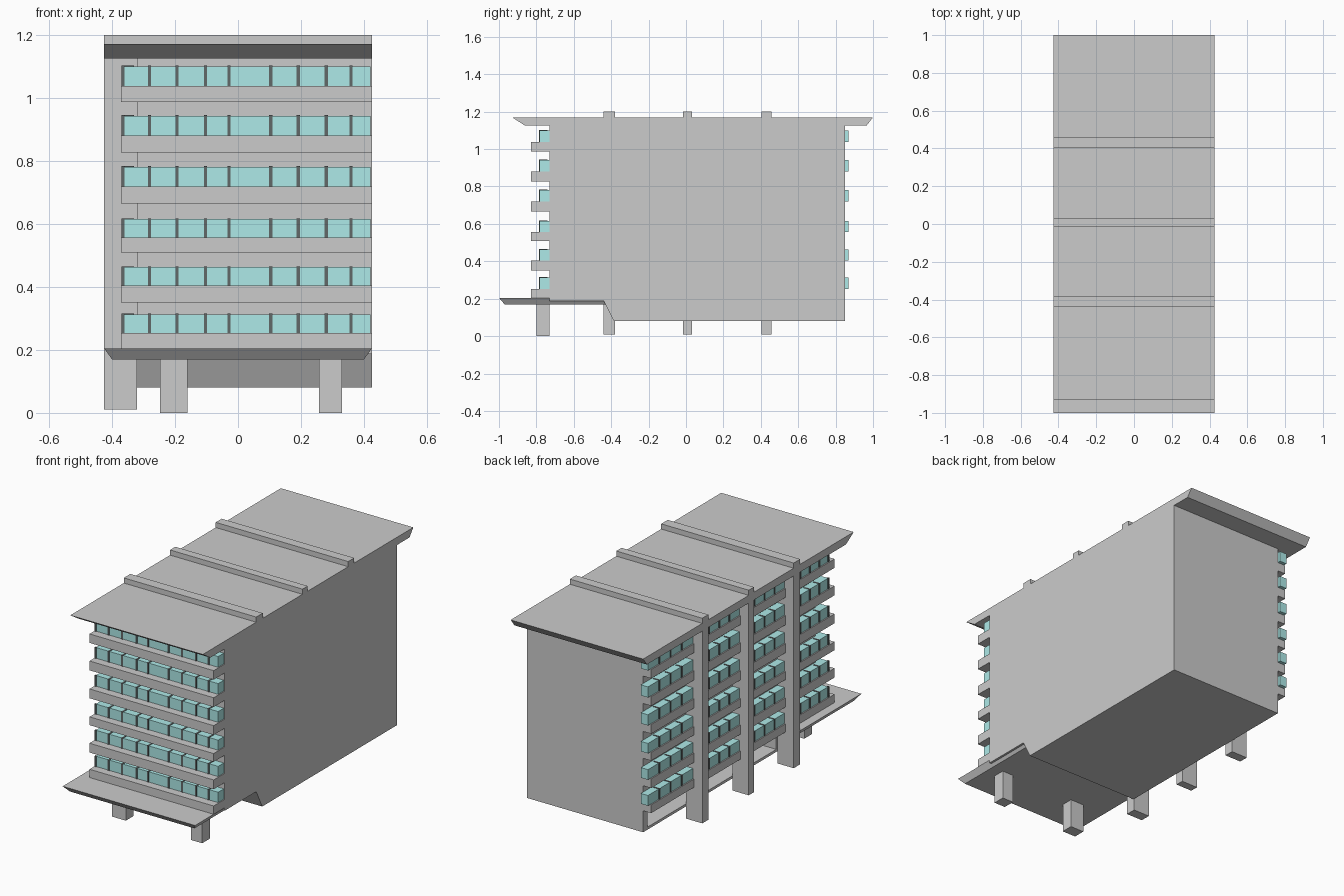
import bpy, bmesh

if "Cube" in bpy.data.objects:
    bpy.data.objects.remove(bpy.data.objects["Cube"])


def material(name, color):
    m = bpy.data.materials.new(name)
    m.diffuse_color = color
    m.use_nodes = True
    m.node_tree.nodes["Principled BSDF"].inputs["Base Color"].default_value = m.diffuse_color
    return m


glass = material("teal_glass", (0.42, 0.82, 0.81, 1))
dark = material("dark_frame", (0.12, 0.14, 0.14, 1))


def finish(name, bm, mat=None):
    bmesh.ops.recalc_face_normals(bm, faces=bm.faces)
    me = bpy.data.meshes.new(name)
    bm.to_mesh(me)
    bm.free()
    ob = bpy.data.objects.new(name, me)
    bpy.context.collection.objects.link(ob)
    if mat:
        me.materials.append(mat)
    return ob


def add_box(bm, x0, x1, y0, y1, z0, z1, taper=None):
    # taper: bottom-face inset (dx, dy at front, dy at back)
    dx, df, db = taper or (0, 0, 0)
    lo = [(x0 + dx, y0 + df), (x1 - dx, y0 + df), (x1 - dx, y1 - db), (x0 + dx, y1 - db)]
    hi = [(x0, y0), (x1, y0), (x1, y1), (x0, y1)]
    a = [bm.verts.new((x, y, z0)) for x, y in lo]
    b = [bm.verts.new((x, y, z1)) for x, y in hi]
    bm.faces.new(a)
    bm.faces.new(b)
    for i in range(4):
        j = (i + 1) % 4
        bm.faces.new((a[i], a[j], b[j], b[i]))


def boxes(name, items, mat=None):
    bm = bmesh.new()
    for it in items:
        add_box(bm, *it)
    return finish(name, bm, mat)


def extrude_x(name, profile, x0, x1):
    bm = bmesh.new()
    a = [bm.verts.new((x0, y, z)) for y, z in profile]
    b = [bm.verts.new((x1, y, z)) for y, z in profile]
    bm.faces.new(a)
    bm.faces.new(b)
    for i in range(len(a)):
        j = (i + 1) % len(a)
        bm.faces.new((a[i], a[j], b[j], b[i]))
    return finish(name, bm)


W = 0.425            # half width
XL = -0.32           # left wall
YF, YB = -0.73, 0.85  # front and back walls

# Main block with raised, sloped underside at the front
body = extrude_x("main_block", [(YF, 1.125), (YF, 0.187), (-0.44, 0.187),
                                (-0.385, 0.08), (YB, 0.08), (YB, 1.125)], XL, W)

# Open ground floor along the left side
cutter = boxes("ground_floor_cutter", [(-0.6, 0.38, -0.37, 0.81, 0.095, 0.205)])
mod = body.modifiers.new("opening", "BOOLEAN")
mod.operation = "DIFFERENCE"
mod.solver = "EXACT"
mod.object = cutter
cutter.hide_render = True
cutter.hide_set(True)

# Roof slab with undercut ends
extrude_x("roof", [(-0.93, 1.17), (-0.86, 1.125), (0.965, 1.125), (1.0, 1.17)], -W, W)

# Entrance canopy tapering downwards
boxes("canopy", [(-W, W, -1.0, -0.41, 0.17, 0.205, (0.025, 0.03, 0.02))])

# Ribs: pillars on the left side continuing as beams over the roof
ribs = [(-0.44, -0.38), (-0.016, 0.032), (0.403, 0.458)]
boxes("side_pillar", [(-W, XL, a, b, 0.01, 1.125) for a, b in ribs])
boxes("roof_beam", [(-W, W, a, b, 1.17, 1.2) for a, b in ribs])

# Canopy legs
boxes("front_leg", [(-0.248, -0.16, -0.80, -0.73, 0, 0.17),
                    (0.257, 0.33, -0.80, -0.73, 0, 0.17)])

# Storeys: (balcony bottom, balcony top = sill, window top)
floors = [(0.205, 0.253, 0.313), (0.350, 0.404, 0.463), (0.509, 0.557, 0.615),
          (0.665, 0.719, 0.781), (0.827, 0.881, 0.943), (0.986, 1.038, 1.10)]
front_bars = [-0.281, -0.194, -0.103, -0.029, 0.104, 0.191, 0.28, 0.359]
bays = [(-0.785, -0.44), (-0.38, -0.016), (0.032, 0.403), (0.458, 0.87)]
side_bars = [a + (b - a) * k / 4 for a, b in bays for k in (1, 2, 3)]

for n, (z0, z1, z2) in enumerate(floors, 1):
    # Balcony bands wrapping the front and left side
    boxes(f"balcony_{n}", [(-0.372, W, -0.83, YF, z0, z1),
                           (-0.372, XL, YF, YB, z0, z1)])
    # Window bands
    boxes(f"window_band_{n}", [(-0.365, 0.42, -0.782, YF, z1, z2),
                               (-0.365, XL, YF, 0.87, z1, z2)], glass)
    # Dark window bars
    w = 0.005
    bars = [(x - w, x + w, -0.786, -0.74, z1, z2 + 0.002) for x in front_bars]
    bars += [(-0.369, -0.33, y - w, y + w, z1, z2 + 0.002) for y in side_bars]
    bars += [(-0.369, -0.36, -0.786, -0.777, z1, z2 + 0.002)]
    boxes(f"window_bars_{n}", bars, dark)
